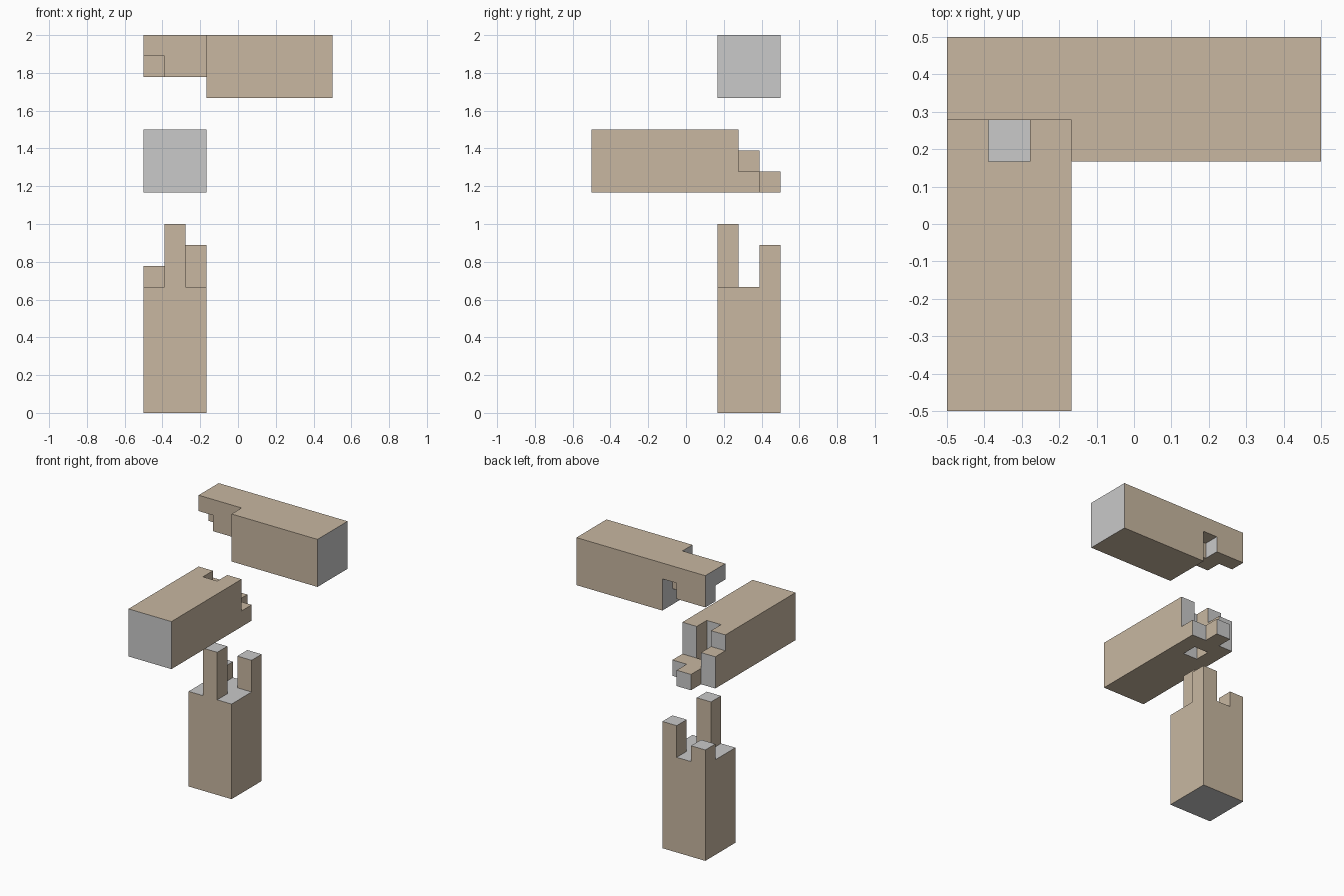
import bpy
import bmesh
from itertools import product
from mathutils import Vector

if "Cube" in bpy.data.objects:
    bpy.data.objects.remove(bpy.data.objects["Cube"])


def material(name, colour):
    mat = bpy.data.materials.new(name)
    mat.use_nodes = True
    mat.diffuse_color = colour
    mat.node_tree.nodes["Principled BSDF"].inputs["Base Color"].default_value = colour
    return mat


wood = material("tan wood", (0.58, 0.475, 0.355, 1))
end_grain = material("grey end grain", (0.585, 0.585, 0.585, 1))

# Which piece fills each cell of the joint: layers from the bottom up,
# rows from front to back, letters along x (P post, F front beam, S side beam)
JOINT = (("FPF", "FFF", "PFP"),
         ("FPF", "FSS", "SSP"),
         ("FPF", "SSS", "SSS"))
UNIT = 1 / 9
SHAFT = 6


def edge(i):
    """Grid line position in units; the outer layers are the long shafts."""
    return {-1: -SHAFT, 4: 3 + SHAFT}.get(i, i)


def build_piece(name, letter, axis, shaft_index, joint_z):
    # Joint cells, plus one long layer of cells for the shaft
    cells = {(x, y, z) for x, y, z in product(range(3), repeat=3)
             if JOINT[z][y][x] == letter}
    for pair in product(range(3), repeat=2):
        cell = list(pair)
        cell.insert(axis, shaft_index)
        cells.add(tuple(cell))

    # Skin every exposed cell side
    bm = bmesh.new()
    origin = Vector((-0.5, 1.5 * UNIT, joint_z))
    verts = {}

    def vert(key):
        if key not in verts:
            verts[key] = bm.verts.new(origin + UNIT * Vector([edge(i) for i in key]))
        return verts[key]

    for cell, side, step in product(sorted(cells), range(3), (-1, 1)):
        neighbour = list(cell)
        neighbour[side] += step
        if tuple(neighbour) in cells:
            continue
        u, v = (side + 1) % 3, (side + 2) % 3
        ring = []
        for du, dv in ((0, 0), (1, 0), (1, 1), (0, 1))[::step]:
            key = list(cell)
            key[side] += step > 0
            key[u] += du
            key[v] += dv
            ring.append(vert(tuple(key)))
        face = bm.faces.new(ring)
        face.material_index = int(side == axis)   # cuts across the grain

    # Merge coplanar cell sides into clean flat faces
    bmesh.ops.dissolve_limit(bm, angle_limit=0.01, verts=bm.verts[:],
                             edges=bm.edges[:], delimit={'MATERIAL'})
    mesh = bpy.data.meshes.new(name)
    bm.to_mesh(mesh)
    bm.free()
    mesh.materials.append(wood)
    mesh.materials.append(end_grain)
    obj = bpy.data.objects.new(name, mesh)
    bpy.context.collection.objects.link(obj)


# Three timbers of the corner joint, pulled apart vertically
build_piece("post", "P", 2, -1, 6 * UNIT)
build_piece("front_beam", "F", 1, -1, 10.5 * UNIT)
build_piece("side_beam", "S", 0, 3, 15 * UNIT)
